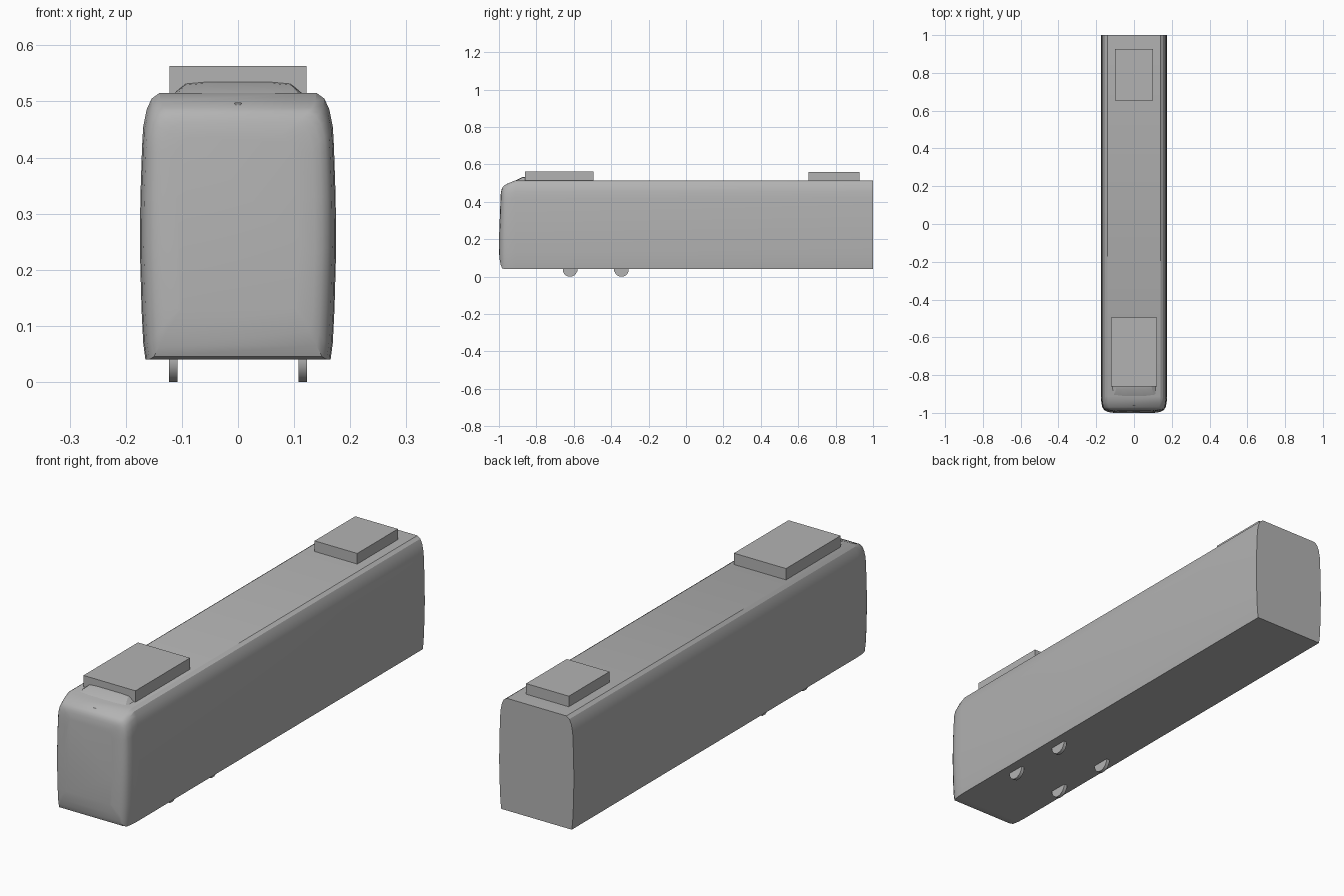
import bpy, bmesh, math

cube = bpy.data.objects.get("Cube")
if cube:
    bpy.data.objects.remove(cube)

# One plain grey for the whole carriage
grey = bpy.data.materials.new("plain grey")
grey.use_nodes = True
colour = (0.45, 0.45, 0.45, 1)
grey.diffuse_color = colour
grey.node_tree.nodes["Principled BSDF"].inputs["Base Color"].default_value = colour


def finish(name, bm, smooth=None):
    bmesh.ops.recalc_face_normals(bm, faces=bm.faces)
    mesh = bpy.data.meshes.new(name)
    bm.to_mesh(mesh)
    bm.free()
    mesh.materials.append(grey)
    obj = bpy.data.objects.new(name, mesh)
    bpy.context.collection.objects.link(obj)
    if smooth:
        bpy.ops.object.select_all(action="DESELECT")
        obj.select_set(True)
        bpy.context.view_layer.objects.active = obj
        bpy.ops.object.shade_smooth_by_angle(angle=math.radians(smooth))
    return obj


def loft(name, rings, smooth=None):
    bm = bmesh.new()
    loops = [[bm.verts.new(p) for p in ring] for ring in rings]
    for a, b in zip(loops, loops[1:]):
        for i in range(len(a)):
            j = (i + 1) % len(a)
            bm.faces.new((a[i], a[j], b[j], b[i]))
    bm.faces.new(loops[0])
    bm.faces.new(loops[-1])
    return finish(name, bm, smooth)


def box(name, x, y0, y1, z0, z1):
    ring = [(-x, z0), (x, z0), (x, z1), (-x, z1)]
    return loft(name, [[(px, y, pz) for px, pz in ring] for y in (y0, y1)])


# Body shell: half section mirrored, then carried along to a rounded nose
LOW, HIGH = 0.04, 0.515
half = [(0.165, LOW), (0.169, 0.07), (0.172, 0.13), (0.175, 0.24), (0.174, 0.33),
        (0.171, 0.42), (0.169, 0.455), (0.163, 0.485), (0.154, 0.505), (0.140, HIGH)]
section = half + [(-x, z) for x, z in reversed(half)]


def body_ring(y, inset, bottom, top, lean):
    ring = []
    for x, z in section:
        up = max(0, (z - 0.38) / (HIGH - 0.38))
        down = max(0, (0.13 - z) / (0.13 - LOW))
        new_z = z + up * (top - HIGH) + down * (bottom - LOW)
        new_y = y + lean * max(0, (new_z - 0.2) / 0.26)
        ring.append((x - math.copysign(inset, x), new_y, new_z))
    return ring


stations = [
    (1.0, 0, LOW, HIGH, 0),
    (-0.912, 0, LOW, HIGH, 0),
    (-0.945, 0.002, LOW, 0.501, 0),
    (-0.970, 0.007, LOW, 0.489, 0),
    (-0.983, 0.015, 0.045, 0.481, 0.004),
    (-0.991, 0.025, 0.065, 0.472, 0.007),
    (-0.996, 0.038, 0.09, 0.462, 0.009),
    (-1.0, 0.065, 0.13, 0.44, 0.010),
]
loft("body_shell", [body_ring(*s) for s in stations], smooth=30)

# Roof equipment and the wedge fairing ahead of the front unit
box("front_roof_unit", 0.122, -0.86, -0.495, 0.51, 0.563)
box("rear_roof_unit", 0.1, 0.655, 0.927, 0.51, 0.56)


def fairing_ring(y, top, shoulder):
    profile = [(0.122, 0.508), (shoulder, top - 0.003), (0.06, top)]
    profile += [(-x, z) for x, z in reversed(profile)]
    return [(x, y, z) for x, z in profile]


loft("roof_fairing", [fairing_ring(-0.912, 0.514, 0.11),
                      fairing_ring(-0.875, 0.532, 0.095),
                      fairing_ring(-0.855, 0.535, 0.093)], smooth=30)

# Small oval lamp on the sloped brow
lamp_ring = [(0.006 * math.cos(t * math.pi / 6), 0.004 * math.sin(t * math.pi / 6))
             for t in range(12)]
loft("brow_lamp", [[(x, -0.956 + v + d, 0.497 + 0.5 * v + 2 * d) for x, v in lamp_ring]
                   for d in (0, -0.001)])

# Wheels showing below the floor
for label, y in (("front", -0.62), ("rear", -0.345)):
    for side, sign in (("left", 1), ("right", -1)):
        rim = [(0.04 * math.cos((t + 0.5) * math.pi / 6), 0.04 * math.sin((t + 0.5) * math.pi / 6))
               for t in range(12)]
        loft(f"{label}_{side}_wheel",
             [[(sign * x, y + a, 0.0387 + b) for a, b in rim] for x in (0.108, 0.123)],
             smooth=40)
